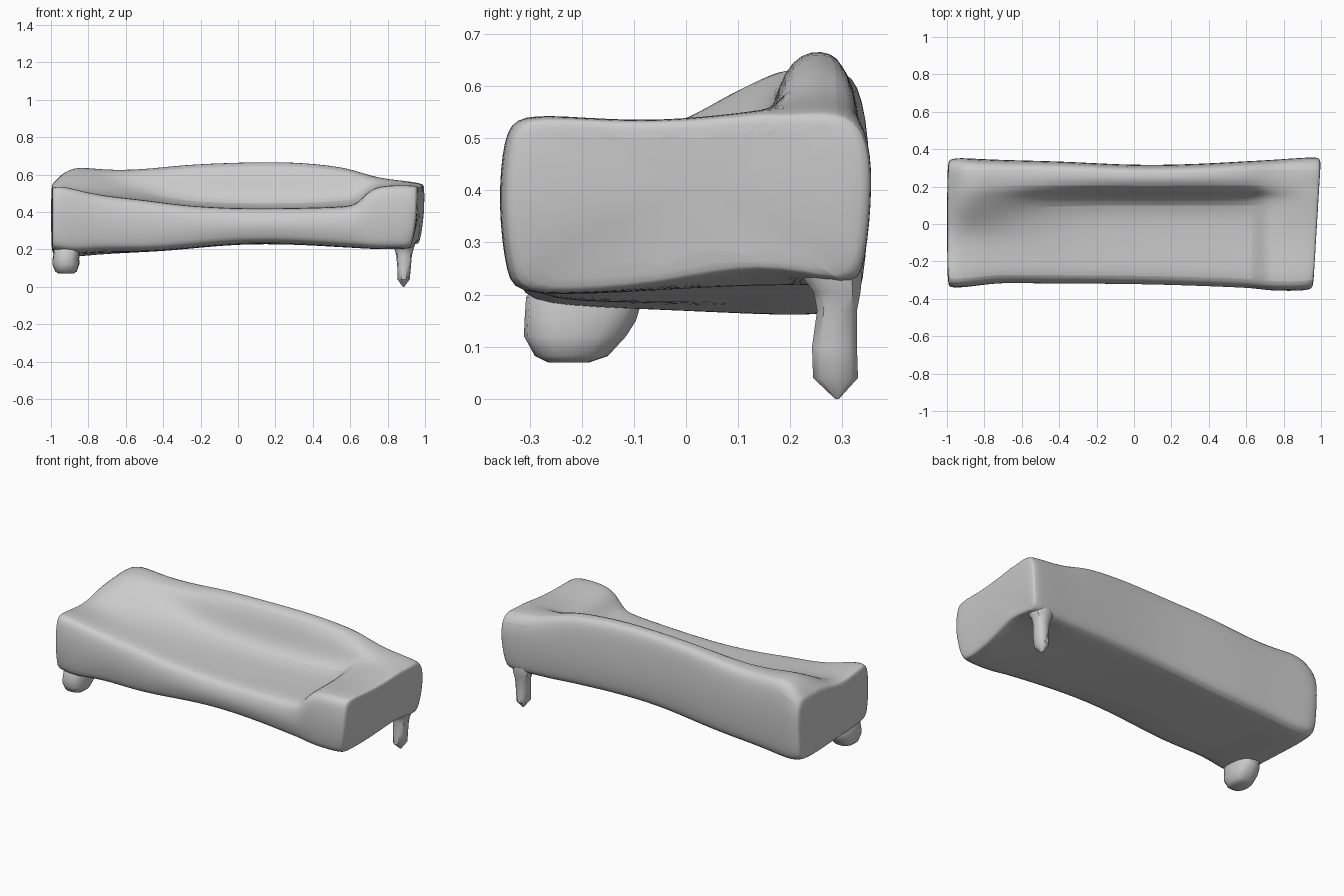
import bpy, bmesh
from math import cos, sin, pi, copysign


def loft(name, rings, subdiv=0):
    """Skin a list of equal-length rings and cap both ends."""
    bm = bmesh.new()
    vs = [[bm.verts.new(p) for p in ring] for ring in rings]
    n = len(vs[0])
    for a, b in zip(vs, vs[1:]):
        for i in range(n):
            j = (i + 1) % n
            bm.faces.new((a[i], a[j], b[j], b[i]))
    bm.faces.new(vs[0])
    bm.faces.new(vs[-1])
    bmesh.ops.recalc_face_normals(bm, faces=bm.faces)
    me = bpy.data.meshes.new(name)
    bm.to_mesh(me)
    bm.free()
    ob = bpy.data.objects.new(name, me)
    bpy.context.collection.objects.link(ob)
    if subdiv:
        mod = ob.modifiers.new("soften", 'SUBSURF')
        mod.levels = mod.render_levels = subdiv
    bpy.ops.object.select_all(action='DESELECT')
    ob.select_set(True)
    bpy.context.view_layer.objects.active = ob
    bpy.ops.object.shade_smooth_by_angle(angle=0.7)
    return ob


# Sofa stations: x, front y, back y, bottom front z, bottom back z,
# front top z, seat z, foot of backrest z, backrest crest z
stations = [
    (-0.985, -.338, .350, .195, .175, .540, .51, .545, .560),
    (-0.94, -.340, .358, .185, .160, .545, .51, .575, .612),
    (-0.86, -.333, .354, .175, .160, .525, .50, .585, .650),
    (-0.72, -.312, .347, .190, .175, .485, .485, .550, .628),
    (-0.50, -.318, .342, .185, .185, .465, .465, .495, .632),
    (-0.30, -.318, .335, .200, .200, .435, .43, .445, .658),
    (0.00, -.320, .318, .232, .230, .415, .42, .430, .671),
    (0.30, -.328, .323, .228, .228, .420, .42, .430, .675),
    (0.55, -.338, .337, .210, .220, .425, .43, .445, .648),
    (0.64, -.343, .342, .205, .220, .435, .44, .460, .622),
    (0.70, -.350, .345, .200, .225, .510, .51, .520, .603),
    (0.78, -.357, .350, .195, .235, .548, .53, .545, .582),
    (0.95, -.357, .362, .193, .255, .548, .533, .553, .565),
    (0.99, -.345, .358, .197, .265, .542, .53, .545, .553),
]


def section(x, yf, yb, zb, zb2, zs, zm, zr, zc):
    left = min(1, max(0, (-x - .4) / .4))      # softer backrest slope at left
    w = min(1, max(0, (x - .6) / .35))         # right end leans and tucks under
    zk = zb2 - .05 * w                         # back bottom corner
    prof = [
        (yf + .035, zb), (yf + .012, zb + .04), (yf - .005, .5 * (zb + zs)),
        (yf + .006, zs - .04), (yf + .035, zs),
        (-.20, .5 * (zs + zm)), (-.05, zm),
        (.12 - .05 * left, zr), (.160, zr + (.42 + .3 * left) * (zc - zr)),
        (.195, zc - .008), (min(.30, yb - .035), zc),
        (yb - .012, zc - .04 - .2 * max(0, zc - .60)),
        (yb, .42), (yb - .015, zk + .045), (yb - .04, zk),
        (.15, zb2), (-.05, zb + .3 * (zb2 - zb) - .002),
    ]
    ring = []
    for y, z in prof:
        tuck = .035 * (.3 - y) / .6 + .04 * (max(0, .33 - z) / .13) ** 1.5
        ring.append((x - w * tuck, y, z))
    return ring


def end_ring(ring, dx, k=.95):
    return [(x + dx, y * k, .36 + (z - .36) * k) for x, y, z in ring]


# Upholstered body with arms, seat and backrest
body = [section(*s) for s in stations]
body = [end_ring(body[0], -.015)] + body + [end_ring(body[-1], .010)]
loft("sofa_body", body, subdiv=2)


def leg(name, levels, sides, power):
    """Rounded-rectangle rings: centre x, centre y, z, half width, half depth."""
    rings = []
    for cx, cy, z, rx, ry in levels:
        ring = []
        for i in range(sides):
            c, s = cos(2 * pi * i / sides), sin(2 * pi * i / sides)
            ring.append((cx + rx * copysign(abs(c) ** power, c),
                         cy + ry * copysign(abs(s) ** power, s), z))
        rings.append(ring)
    loft(name, rings)


# Stubby front left foot
leg("front_left_foot", [
    (-.92, -.225, .070, .040, .040), (-.92, -.220, .082, .058, .070),
    (-.92, -.213, .120, .072, .098), (-.92, -.203, .150, .071, .107),
    (-.915, -.195, .195, .071, .112), (-.91, -.190, .230, .055, .090)], 16, .8)

# Thin back right leg flaring into the body
leg("back_right_leg", [
    (.885, .290, .000, .004, .004), (.885, .287, .040, .033, .045),
    (.888, .285, .100, .036, .045), (.888, .290, .170, .042, .040),
    (.888, .290, .205, .052, .047), (.885, .280, .235, .065, .060),
    (.880, .265, .280, .070, .070)], 10, .85)
